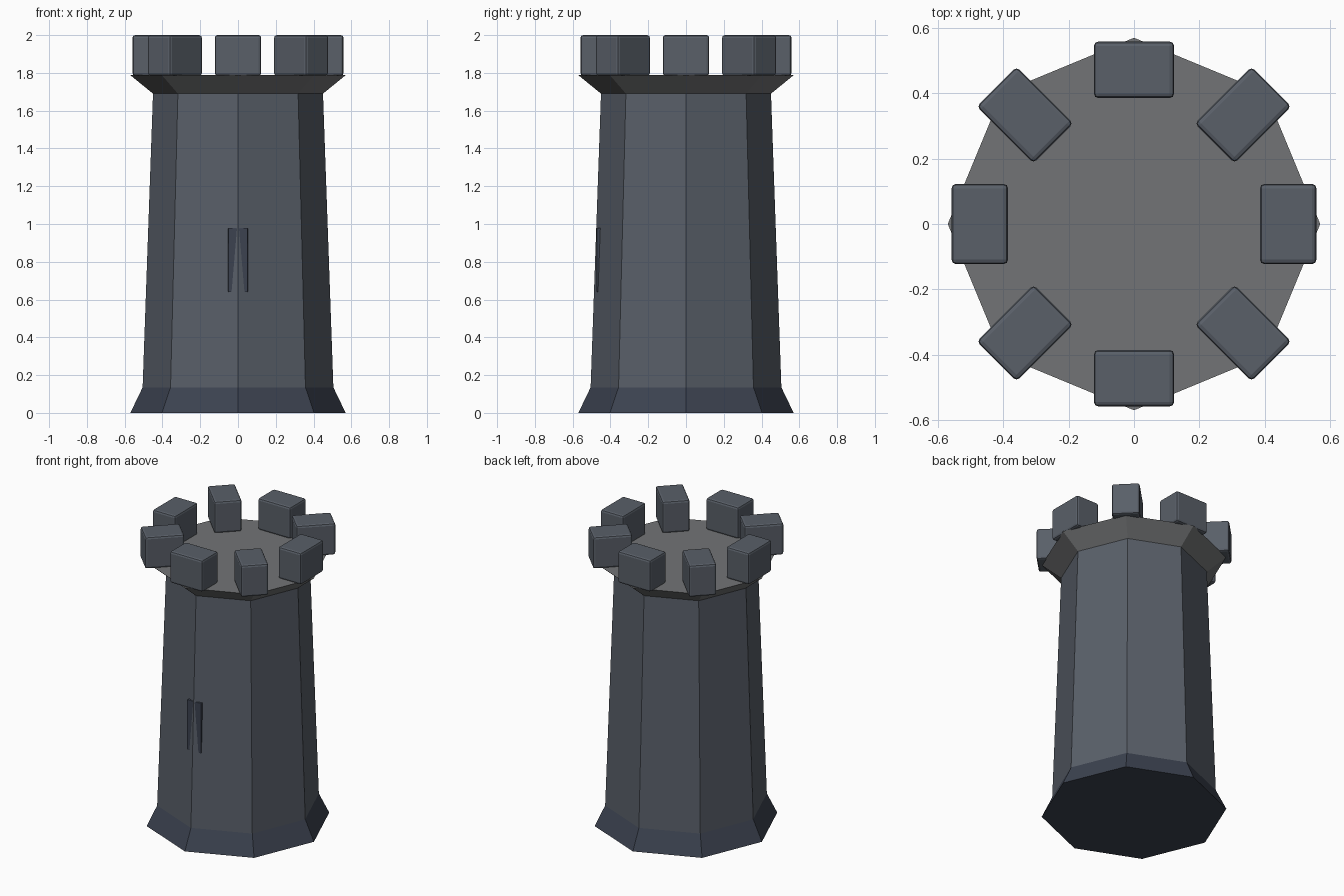
import bpy, math

if "Cube" in bpy.data.objects:
    bpy.data.objects.remove(bpy.data.objects["Cube"])

def material(name, rgb):
    m = bpy.data.materials.new(name)
    m.diffuse_color = (*rgb, 1)
    m.use_nodes = True
    m.node_tree.nodes["Principled BSDF"].inputs["Base Color"].default_value = m.diffuse_color
    return m

stone = material("stone", (0.10, 0.115, 0.14))
dark_stone = material("dark_stone", (0.045, 0.055, 0.08))
trim_stone = material("trim_stone", (0.17, 0.175, 0.18))

def octagon(name, r_low, r_high, z_low, z_high, mat):
    """Tapered eight-sided section with corners on the x and y axes."""
    bpy.ops.mesh.primitive_cone_add(vertices=8, radius1=r_low, radius2=r_high,
                                    depth=z_high - z_low,
                                    location=(0, 0, (z_low + z_high) / 2))
    ob = bpy.context.object
    ob.name = name
    ob.data.materials.append(mat)
    return ob

def block(name, size, centre, turn, bevel, mat):
    bpy.ops.mesh.primitive_cube_add(size=1, location=centre)
    ob = bpy.context.object
    ob.name = name
    ob.scale = size
    bpy.ops.object.transform_apply(location=False, rotation=False, scale=True)
    ob.rotation_euler.z = turn
    ob.data.materials.append(mat)
    if bevel:
        b = ob.modifiers.new("bevel", 'BEVEL')
        b.width = bevel
        b.segments = 2
    return ob

# Tower body: flared foot, tapering shaft, flared collar
octagon("foot", 0.57, 0.505, 0.0, 0.135, dark_stone)
octagon("shaft", 0.505, 0.45, 0.135, 1.69, stone)
octagon("collar", 0.45, 0.57, 1.69, 1.788, trim_stone)

# Battlements: long side tangential on the axes, radial on the diagonals
for i in range(8):
    a = i * math.pi / 4
    turn = a + (math.pi / 2 if i % 2 else 0)
    block(f"merlon_{i + 1}", (0.173, 0.246, 0.215),
          (0.472 * math.cos(a), 0.472 * math.sin(a), 1.8925), turn, 0.014, stone)

# Arrow slit: dark slab sunk into the front corner
block("arrow_slit", (0.104, 0.07, 0.34), (0, -0.438, 0.81), 0, 0.004, dark_stone)
